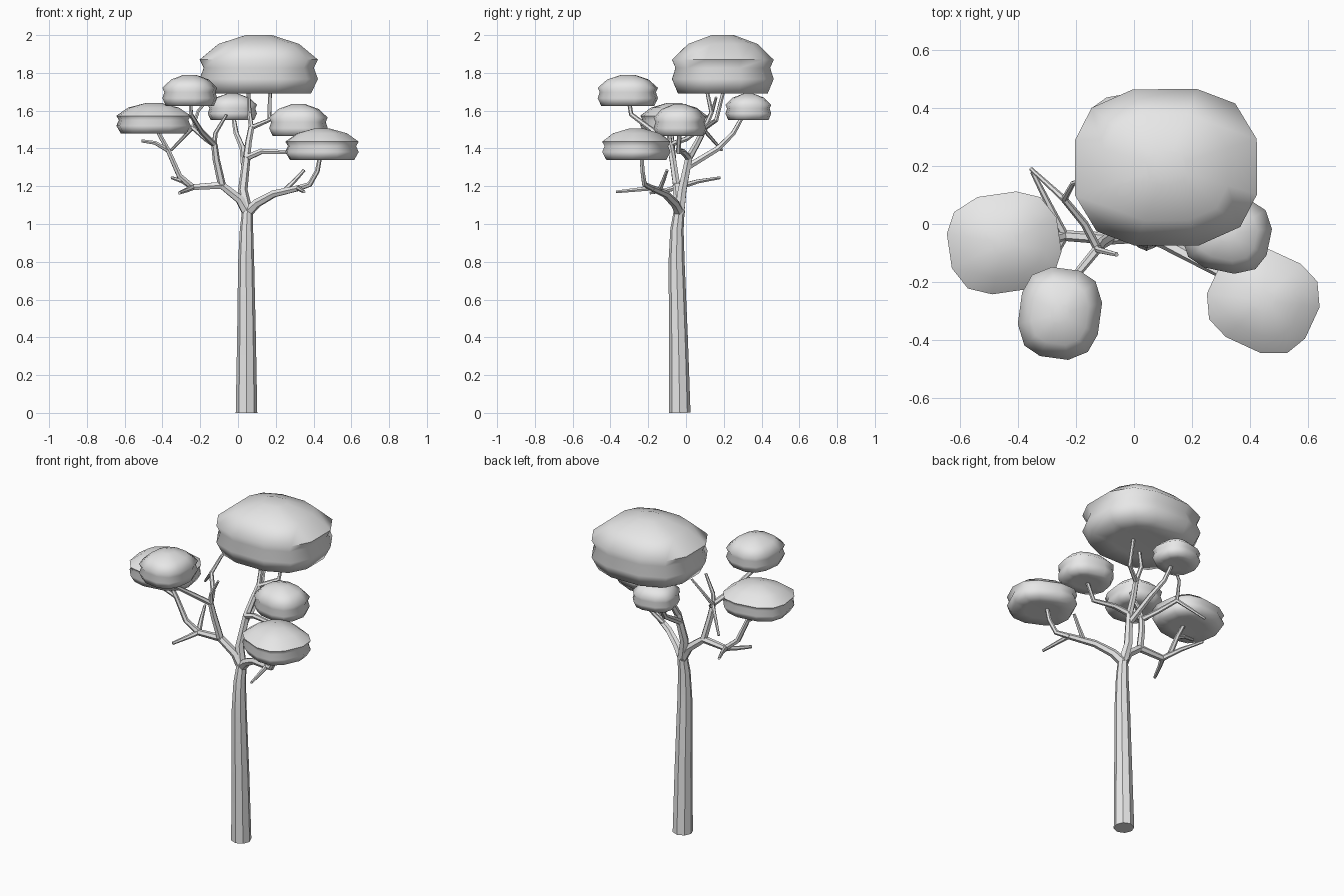
import bpy, bmesh, math
from mathutils import Matrix

cube = bpy.data.objects.get("Cube")
if cube:
    bpy.data.objects.remove(cube, do_unlink=True)

grey = bpy.data.materials.new("plain_grey")
grey.use_nodes = True
grey.diffuse_color = (0.8, 0.8, 0.8, 1)
grey.node_tree.nodes["Principled BSDF"].inputs["Base Color"].default_value = (0.8, 0.8, 0.8, 1)


def finish(obj, angle):
    bpy.ops.object.select_all(action='DESELECT')
    obj.select_set(True)
    bpy.context.view_layer.objects.active = obj
    if obj.type == 'CURVE':
        bpy.ops.object.convert(target='MESH')
        obj = bpy.context.object
    bpy.ops.object.shade_smooth_by_angle(angle=math.radians(angle))


def limb(name, points, start, end, detail=1, angle=35):
    """Tapered faceted tube along a path."""
    curve = bpy.data.curves.new(name, 'CURVE')
    curve.dimensions = '3D'
    curve.bevel_depth = 1
    curve.bevel_resolution = detail
    curve.use_fill_caps = True
    spline = curve.splines.new('POLY')
    spline.points.add(len(points) - 1)
    for i, p in enumerate(points):
        spline.points[i].co = (*p, 1)
        spline.points[i].radius = start + (end - start) * i / (len(points) - 1)
    curve.materials.append(grey)
    obj = bpy.data.objects.new(name, curve)
    bpy.context.collection.objects.link(obj)
    finish(obj, angle)


# Twelve-sided pad outline with slightly squared corners
ANGLES = [math.radians(q * 90 + a) for q in range(4) for a in (20, 47, 71)]
# Radius and height fractions: flat base, pinched waist, domed top
PROFILE = [(0.5, 0.02), (0.88, 0), (1, 0.25), (0.93, 0.44),
           (1, 0.58), (0.68, 0.85), (0.22, 1)]


def foliage(name, x, y, rx, ry, low, high, turn):
    bm = bmesh.new()
    rings = []
    for r, h in PROFILE:
        ring = []
        for a in ANGLES:
            c, s = math.cos(a), math.sin(a)
            k = r / (abs(c) ** 2.7 + abs(s) ** 2.7) ** (1 / 2.7)
            ring.append(bm.verts.new((rx * k * c, ry * k * s, low + (high - low) * h)))
        rings.append(ring)
    for a, b in zip(rings, rings[1:]):
        for i in range(12):
            j = (i + 1) % 12
            bm.faces.new((a[i], a[j], b[j], b[i]))
    bm.faces.new(rings[0][::-1])
    bm.faces.new(rings[-1])
    bm.transform(Matrix.Translation((x, y, 0)) @ Matrix.Rotation(math.radians(turn), 4, 'Z'))
    mesh = bpy.data.meshes.new(name)
    bm.to_mesh(mesh)
    bm.free()
    mesh.materials.append(grey)
    obj = bpy.data.objects.new(name, mesh)
    bpy.context.collection.objects.link(obj)
    finish(obj, 75)


# Trunk
limb("trunk", [(.045, -.033, 0), (.045, -.04, .4), (.043, -.05, .8),
               (.045, -.048, .97), (.05, -.035, 1.08)], .057, .028, 2, 30)

# Shared branching points
fork = (.05, -.035, 1.06)
left_fork = (-.085, -.05, 1.205)
left_low = (-.24, -.04, 1.195)
left_elbow = (-.37, -.07, 1.39)
left_high = (-.125, -.085, 1.42)
left_back = (-.24, .085, 1.51)
right_fork = (.32, -.18, 1.19)
crown_fork = (.045, .015, 1.35)
crown_high = (.07, .1, 1.51)

# Left side boughs
limb("left_bough", [fork, (.01, -.04, 1.13), left_fork], .03, .021)
limb("left_low_branch", [left_fork, left_low, (-.31, -.06, 1.255), left_elbow,
                         (-.43, -.08, 1.5)], .021, .011)
limb("left_elbow_twig", [left_elbow, (-.44, -.09, 1.43), (-.51, -.1, 1.44)], .013, .009)
limb("left_back_twig", [left_low, (-.29, .06, 1.225), (-.35, .18, 1.245)], .016, .008)
limb("left_front_twig", [left_low, (-.27, -.1, 1.18), (-.31, -.19, 1.165)], .016, .009)
limb("left_high_branch", [left_fork, (-.115, -.07, 1.34), left_high], .021, .017)
limb("left_high_twig", [left_high, (-.12, -.09, 1.48), (-.06, -.105, 1.58)], .015, .008)
limb("left_pad_stem", [left_high, (-.195, -.17, 1.49), (-.25, -.29, 1.58),
                       (-.25, -.3, 1.64)], .016, .011)
limb("left_back_branch", [left_high, (-.17, 0, 1.45), left_back], .015, .012)
limb("left_back_low_twig", [left_back, (-.355, .19, 1.39)], .011, .007)
limb("left_back_high_twig", [left_back, (-.21, .14, 1.6), (-.15, .16, 1.67)], .011, .007)

# Right side boughs
limb("right_bough", [fork, (.1, -.06, 1.11), (.19, -.11, 1.16), right_fork], .028, .017)
limb("right_pad_stem", [right_fork, (.38, -.22, 1.21), (.42, -.23, 1.28),
                        (.435, -.235, 1.36)], .016, .011)
limb("right_front_twig", [right_fork, (.35, -.37, 1.17)], .014, .008)
limb("right_back_twig", [(.25, -.14, 1.18), (.3, -.12, 1.23), (.35, -.1, 1.285)], .014, .009)

# Crown boughs
limb("crown_bough", [fork, (.025, -.02, 1.18), crown_fork], .03, .021)
limb("crown_branch", [crown_fork, (.055, .06, 1.43), crown_high], .02, .016)
limb("crown_left_stem", [crown_high, (.06, .135, 1.59), (.055, .11, 1.71)], .014, .01)
limb("crown_right_stem", [crown_high, (.165, .16, 1.55), (.17, .2, 1.71)], .014, .01)
limb("right_middle_stem", [crown_fork, (.125, -.02, 1.385), (.26, -.04, 1.38),
                           (.31, -.035, 1.48)], .018, .011)
limb("back_stem", [(.035, .005, 1.3), (.025, .17, 1.4), (-.01, .25, 1.48),
                   (-.025, .3, 1.57)], .019, .011)

# Foliage pads
foliage("crown_foliage", .11, .195, .32, .275, 1.69, 2.0, 0)
foliage("left_foliage", -.447, -.065, .195, .173, 1.48, 1.64, 8)
foliage("left_front_foliage", -.255, -.308, .142, .158, 1.625, 1.79, -8)
foliage("right_front_foliage", .445, -.263, .19, .172, 1.34, 1.505, -25)
foliage("right_middle_foliage", .32, -.033, .152, .133, 1.465, 1.635, -12)
foliage("back_foliage", -.03, .33, .128, .118, 1.55, 1.69, 10)
